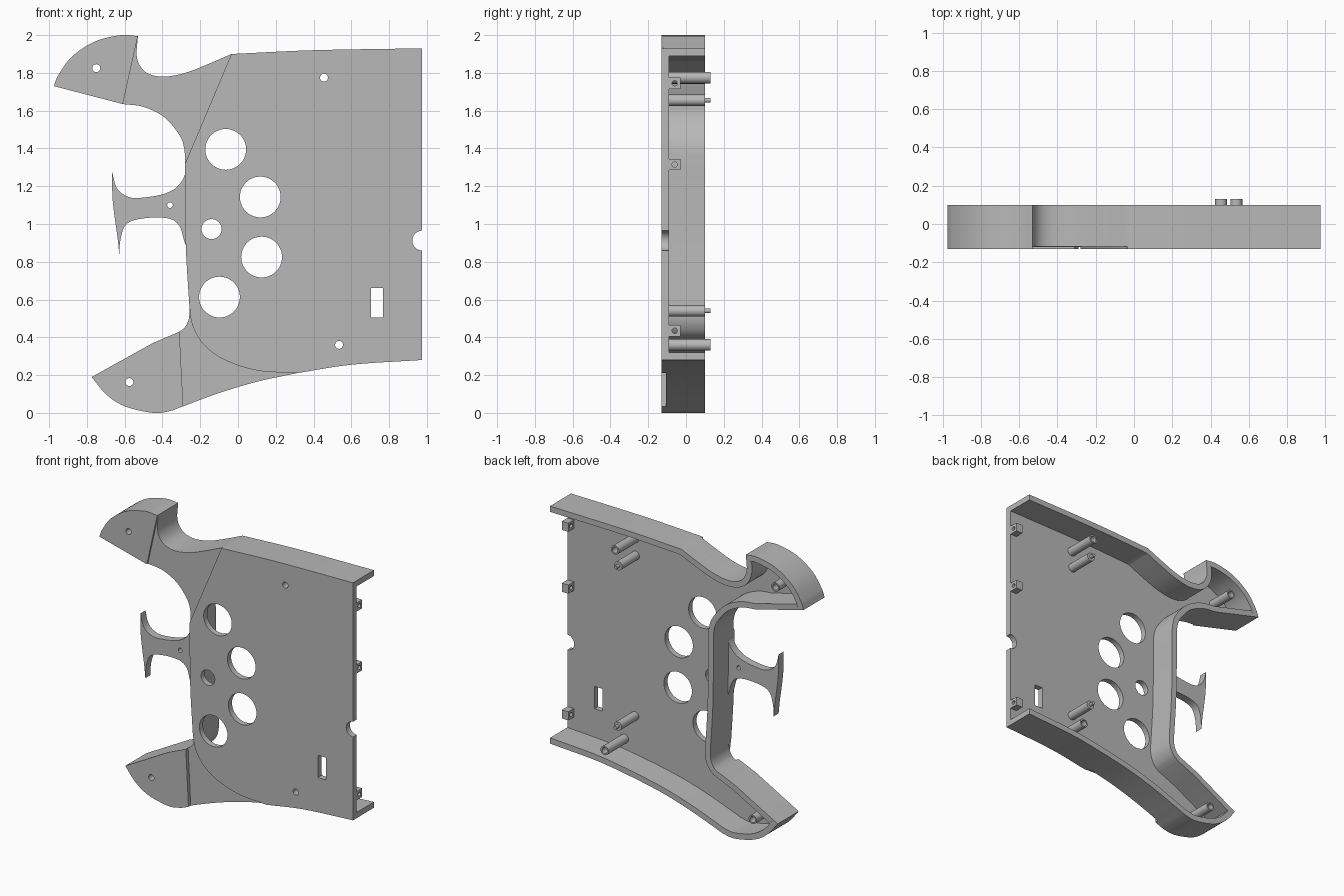
import bpy, bmesh, math
from mathutils import Matrix, Vector

if "Cube" in bpy.data.objects:
    bpy.data.objects.remove(bpy.data.objects["Cube"])

FRONT, FLOOR, BACK, TIP = -0.13, -0.09, 0.10, 0.13
grey = bpy.data.materials.new("light grey plastic")
grey.diffuse_color = (0.48, 0.48, 0.48, 1)
grey.use_nodes = True
grey.node_tree.nodes["Principled BSDF"].inputs["Base Color"].default_value = grey.diffuse_color


def curve(pts, n=6):
    """Smooth curve through the points (end point included)."""
    p = [Vector(q) for q in pts]
    p = [2 * p[0] - p[1]] + p + [2 * p[-1] - p[-2]]
    out = []
    for i in range(1, len(p) - 2):
        a, b, c, d = p[i - 1:i + 3]
        for k in range(n):
            t = k / n
            out.append(0.5 * (2 * b + (c - a) * t + (2 * a - 5 * b + 4 * c - d) * t * t
                              + (3 * b - a - 3 * c + d) * t ** 3))
    return out + [p[-2]]


def join(*paths):
    out = []
    for path in paths:
        for q in path:
            q = Vector(q)
            if not out or (q - out[-1]).length > 1e-4:
                out.append(q)
    if (out[0] - out[-1]).length < 1e-4:
        out.pop()
    return out


def finish(name, bm, cutter=None):
    bmesh.ops.recalc_face_normals(bm, faces=bm.faces)
    me = bpy.data.meshes.new(name)
    bm.to_mesh(me)
    bm.free()
    me.materials.append(grey)
    ob = bpy.data.objects.new(name, me)
    bpy.context.collection.objects.link(ob)
    for o in bpy.context.selected_objects:
        o.select_set(False)
    bpy.context.view_layer.objects.active = ob
    ob.select_set(True)
    if cutter:
        m = ob.modifiers.new("holes", 'BOOLEAN')
        m.object, m.operation, m.solver = cutter, 'DIFFERENCE', 'EXACT'
        bpy.ops.object.modifier_apply(modifier=m.name)
    bpy.ops.object.shade_smooth_by_angle(angle=math.radians(35))
    return ob


def prism(name, pts, y0, y1, bevel=0, rule=None, cutter=None):
    """Extrude an x-z outline in y; round the front edges picked by the rule."""
    bm = bmesh.new()
    f = [bm.verts.new((p[0], y0, p[1])) for p in pts]
    b = [bm.verts.new((p[0], y1, p[1])) for p in pts]
    n = len(pts)
    bm.faces.new(f)
    bm.faces.new(b[::-1])
    for i in range(n):
        j = (i + 1) % n
        bm.faces.new((f[i], b[i], b[j], f[j]))
    bmesh.ops.recalc_face_normals(bm, faces=bm.faces)
    if bevel:
        es = [e for e in bm.edges if all(v.co.y == y0 for v in e.verts)
              and rule((e.verts[0].co + e.verts[1].co) / 2, e.calc_length())]
        bmesh.ops.bevel(bm, geom=es, offset=bevel, segments=3, profile=0.5,
                        affect='EDGES', clamp_overlap=False)
    return finish(name, bm, cutter)


def cyl(bm, x, z, r, y0, y1, seg=32):
    mat = Matrix.Translation((x, (y0 + y1) / 2, z)) @ Matrix.Rotation(math.pi / 2, 4, 'X')
    bmesh.ops.create_cone(bm, cap_ends=True, segments=seg, radius1=r, radius2=r,
                          depth=y1 - y0, matrix=mat)


def box(bm, x, y, z):
    mat = Matrix.Translation([sum(r) / 2 for r in (x, y, z)])
    mat = mat @ Matrix.Diagonal((x[1] - x[0], y[1] - y[0], z[1] - z[0], 1))
    bmesh.ops.create_cube(bm, size=1, matrix=mat)


# Outline sections, running anticlockwise from the top right corner
top = curve([(0.975, 1.93), (0.4, 1.92), (-0.035, 1.9)])
neck_top = curve([(-0.035, 1.9), (-0.15, 1.85), (-0.28, 1.8), (-0.4, 1.78), (-0.49, 1.805),
                  (-0.535, 1.88), (-0.53, 1.995)])
horn_arc = curve([(-0.53, 1.995), (-0.62, 2.0), (-0.76, 1.965), (-0.88, 1.885),
                  (-0.95, 1.79), (-0.975, 1.73)])
neck_low = curve([(-0.61, 1.635), (-0.5, 1.62), (-0.39, 1.565), (-0.31, 1.47),
                  (-0.285, 1.4), (-0.28, 1.32)])
side = curve([(-0.28, 1.32), (-0.28, 1.1), (-0.275, 0.85), (-0.257, 0.56)])
leg_in = curve([(-0.257, 0.56), (-0.26, 0.5), (-0.28, 0.455), (-0.31, 0.43)])
foot_top = [(-0.31, 0.43), (-0.45, 0.37), (-0.775, 0.19)]
foot_arc = curve([(-0.775, 0.19), (-0.7, 0.1), (-0.6, 0.035), (-0.45, 0.0),
                  (-0.36, 0.01), (-0.29, 0.035)])
leg_out = curve([(-0.29, 0.035), (-0.1, 0.105), (0.1, 0.165), (0.31, 0.21)])
bottom = curve([(0.31, 0.21), (0.6, 0.255), (0.975, 0.28)])
seam = curve([(-0.257, 0.56), (-0.24, 0.46), (-0.18, 0.36), (-0.07, 0.28),
              (0.1, 0.225), (0.31, 0.21)])

# Hole cutter for the plates and bosses
SCREWS = [(0.455, 1.775), (0.535, 0.36), (-0.75, 1.825), (-0.575, 0.163)]
bm = bmesh.new()
for x, z in [(-0.065, 1.395), (0.118, 1.143), (0.125, 0.825), (-0.098, 0.613)]:
    cyl(bm, x, z, 0.108, -0.3, 0.3, 48)
for x, z in [(-0.14, 0.973), (0.976, 0.912)]:
    cyl(bm, x, z, 0.053, -0.3, 0.3)
for x, z in SCREWS:
    cyl(bm, x, z, 0.021, -0.3, 0.3, 24)
cyl(bm, -0.36, 1.1, 0.015, -0.3, 0.3, 24)
box(bm, (0.705, 0.767), (-0.3, 0.3), (0.505, 0.66))
cutter = finish("hole_cutter", bm)
cutter.hide_render = True

# Front plates
prism("main_plate", join(top, side, seam, bottom), FRONT, FLOOR, 0.025,
      lambda c, l: c.x < 0.97 and (c.z > 1.895 or c.z < 0.56), cutter)
prism("upper_neck_plate", join(neck_top, neck_low), FRONT + 0.012, FLOOR, 0.018,
      lambda c, l: l < 0.2)
prism("upper_grip_plate", join(horn_arc, [(-0.61, 1.635)]), FRONT, FLOOR, 0.012,
      lambda c, l: l > 0.2, cutter)
prism("lower_neck_plate", join(leg_in, leg_out, seam[::-1]), FRONT + 0.025, FLOOR)
prism("lower_grip_plate", join(foot_top, foot_arc), FRONT, FLOOR, 0.015,
      lambda c, l: c.x > -0.31 and l > 0.2, cutter)

# Wall following the whole outline, open on the right
outer = join(top, neck_top, horn_arc, neck_low, side, leg_in, foot_top,
             foot_arc, leg_out, bottom)
inner = []
for i, p in enumerate(outer):
    d0 = (p - outer[i - 1]).normalized() if i else None
    d1 = (outer[i + 1] - p).normalized() if i < len(outer) - 1 else d0
    d0 = d0 or d1
    n0, n1 = Vector((-d0.y, d0.x)), Vector((-d1.y, d1.x))
    m = (n0 + n1).normalized()
    inner.append(p + m * 0.04 / max(m.dot(n0), 0.4))
inner[0].x = inner[-1].x = 0.975
prism("outer_wall", outer + inner[::-1], FLOOR, BACK)

# Trigger with its crescent end
trigger = join(
    curve([(-0.265, 1.33), (-0.285, 1.25), (-0.33, 1.19), (-0.4, 1.157), (-0.5, 1.14),
           (-0.57, 1.14), (-0.625, 1.17), (-0.65, 1.21), (-0.666, 1.275)], 4),
    curve([(-0.666, 1.275), (-0.665, 1.15), (-0.655, 1.05), (-0.638, 0.93), (-0.628, 0.835)], 4),
    curve([(-0.628, 0.835), (-0.622, 0.92), (-0.59, 1.0), (-0.5, 1.03), (-0.37, 1.03),
           (-0.31, 0.99), (-0.285, 0.91), (-0.26, 0.85)], 4))
prism("trigger", trigger, FRONT + 0.01, -0.065, 0.015,
      lambda c, l: -0.6 < c.x < -0.3, cutter)

# Screw bosses
for i, (x, z) in enumerate(SCREWS):
    bm = bmesh.new()
    cyl(bm, x, z, 0.031, FLOOR - 0.01, TIP if x > 0 else BACK - 0.01, 24)
    finish(f"screw_boss_{i + 1}", bm, cutter)

# Locating posts with thin pins
for i, (x, z) in enumerate([(0.45, 1.655), (0.455, 0.54)]):
    bm = bmesh.new()
    cyl(bm, x, z, 0.03, FLOOR - 0.01, BACK, 24)
    cyl(bm, x, z, 0.012, BACK - 0.01, TIP, 16)
    finish(f"locating_post_{i + 1}", bm)

# Drilled joining lugs along the open edge
bm = bmesh.new()
LUGS = (1.745, 1.315, 0.435)
for z in LUGS:
    mat = Matrix.Translation((0.95, -0.06, z)) @ Matrix.Rotation(math.pi / 2, 4, 'Y')
    bmesh.ops.create_cone(bm, cap_ends=True, segments=20, radius1=0.014, radius2=0.014,
                          depth=0.3, matrix=mat)
drill = finish("lug_drill", bm)
drill.hide_render = True
for i, z in enumerate(LUGS):
    bm = bmesh.new()
    box(bm, (0.925, 0.975), (FLOOR - 0.005, -0.03), (z - 0.03, z + 0.03))
    finish(f"joining_lug_{i + 1}", bm, drill)

# Remove the helpers
for ob in (cutter, drill):
    bpy.data.objects.remove(ob)
